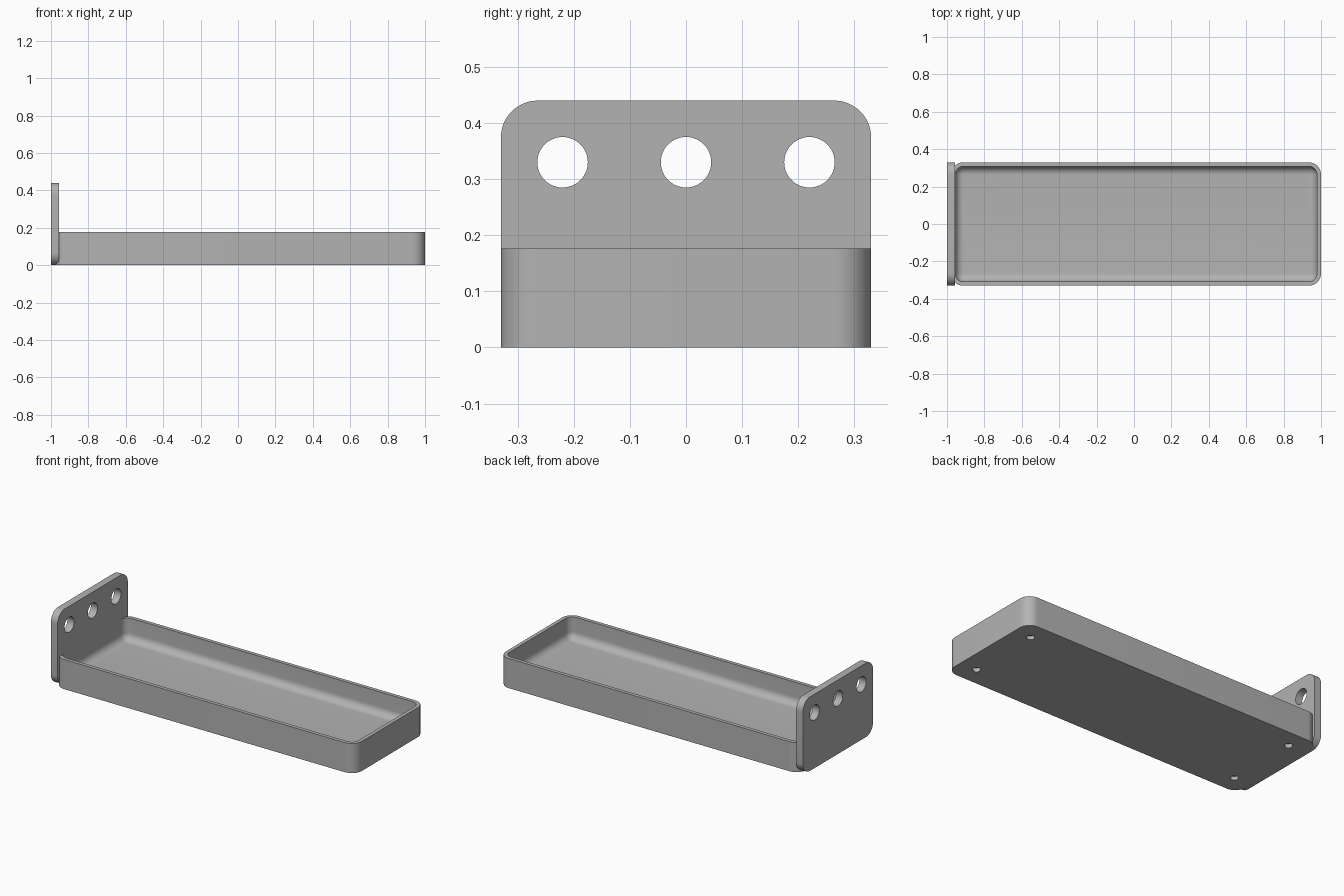
import bpy, bmesh, math
from mathutils import Matrix, Vector

if "Cube" in bpy.data.objects:
    bpy.data.objects.remove(bpy.data.objects["Cube"])

GREY = (0.45, 0.45, 0.45, 1)
grey = bpy.data.materials.new("plain grey")
grey.use_nodes = True
grey.diffuse_color = GREY
grey.node_tree.nodes["Principled BSDF"].inputs["Base Color"].default_value = GREY

WALL = 0.022       # tray wall thickness
CORNER = 0.066     # outer corner radius
HALF_WIDTH = 0.33
RIM = 0.176
FLOOR = 0.044
X0, X1 = -0.978, 1.0
PLATE_X0, PLATE_X1, PLATE_TOP = -1.0, -0.956, 0.44
HOLE_Y = 0.22


def rounded_rect(u0, u1, v0, v1, r, steps=12):
    """Outline of a rectangle with round corners, counter-clockwise."""
    centres = [(u1 - r, v1 - r), (u0 + r, v1 - r), (u0 + r, v0 + r), (u1 - r, v0 + r)]
    return [(cu + r * math.cos(a), cv + r * math.sin(a))
            for q, (cu, cv) in enumerate(centres)
            for a in [(q + s / steps) * math.pi / 2 for s in range(steps + 1)]]


def loft(name, rings):
    """Skin a list of equal point rings and cap both ends."""
    bm = bmesh.new()
    loops = [[bm.verts.new(p) for p in ring] for ring in rings]
    for a, b in zip(loops, loops[1:]):
        for i in range(len(a)):
            j = (i + 1) % len(a)
            bm.faces.new((a[i], a[j], b[j], b[i]))
    bm.faces.new(loops[0][::-1])
    bm.faces.new(loops[-1])
    bmesh.ops.remove_doubles(bm, verts=bm.verts, dist=1e-5)
    bmesh.ops.recalc_face_normals(bm, faces=bm.faces)
    mesh = bpy.data.meshes.new(name)
    bm.to_mesh(mesh)
    bm.free()
    obj = bpy.data.objects.new(name, mesh)
    bpy.context.collection.objects.link(obj)
    mesh.materials.append(grey)
    return obj


def drill(obj, centres, radius, depth, axis):
    """Cut round holes, centred on the given points, along an axis."""
    turn = Vector((0, 0, 1)).rotation_difference(Vector(axis)).to_matrix().to_4x4()
    bm = bmesh.new()
    for c in centres:
        bmesh.ops.create_cone(bm, cap_ends=True, segments=48, radius1=radius, radius2=radius,
                              depth=depth, matrix=Matrix.Translation(c) @ turn)
    mesh = bpy.data.meshes.new(obj.name + "_hole_cutter")
    bm.to_mesh(mesh)
    bm.free()
    mesh.materials.append(grey)
    cutter = bpy.data.objects.new(mesh.name, mesh)
    bpy.context.collection.objects.link(cutter)
    mod = obj.modifiers.new("holes", 'BOOLEAN')
    mod.operation, mod.solver, mod.object = 'DIFFERENCE', 'EXACT', cutter
    bpy.ops.object.select_all(action='DESELECT')
    bpy.context.view_layer.objects.active = obj
    obj.select_set(True)
    bpy.ops.object.modifier_apply(modifier=mod.name)
    bpy.data.objects.remove(cutter)
    bpy.ops.object.shade_smooth_by_angle(angle=math.radians(30))


def tray_ring(inset, z):
    r = max(CORNER - inset, 0.0005)
    return [(x, y, z) for x, y in rounded_rect(
        X0 + inset, X1 - inset, -HALF_WIDTH + inset, HALF_WIDTH - inset, r)]


# Tray: outer wall, rim, inner wall, then a round fillet into the floor
fillet = CORNER - WALL
rings = [tray_ring(0, 0), tray_ring(0, RIM), tray_ring(WALL, RIM)]
for s in range(11):
    a = s / 10 * math.pi / 2
    rings.append(tray_ring(WALL + fillet * (1 - math.cos(a)),
                           FLOOR + fillet * (1 - math.sin(a))))
tray = loft("tray", rings)

# Four blind recesses in the underside
mid = (X0 + X1) / 2
drill(tray, [(mid + sx * 0.88, sy * HOLE_Y, 0) for sx in (-1, 1) for sy in (-1, 1)],
      0.022, 0.044, (0, 0, 1))

# Upright mounting plate with three through holes
outline = rounded_rect(-HALF_WIDTH, HALF_WIDTH, 0, PLATE_TOP, CORNER)
plate = loft("mounting_plate", [[(x, y, z) for y, z in outline] for x in (PLATE_X0, PLATE_X1)])
drill(plate, [(mid + PLATE_X0, y, 0.33) for y in (-HOLE_Y, 0, HOLE_Y)],
      0.045, 0.2, (1, 0, 0))
